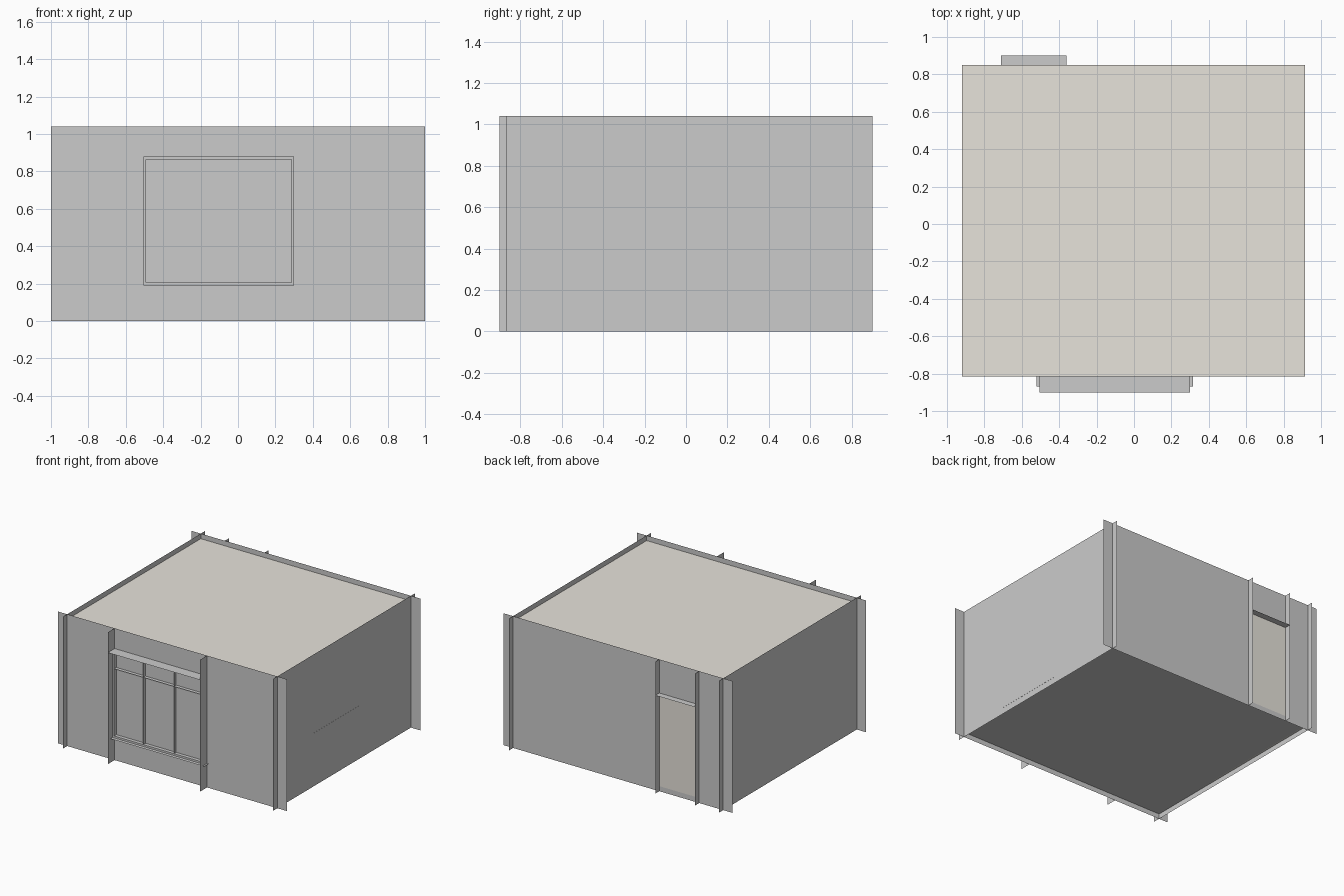
import bpy

if "Cube" in bpy.data.objects:
    bpy.data.objects.remove(bpy.data.objects["Cube"])

X0, X1 = -0.92, 0.914        # side wall planes
Y0, Y1 = -0.815, 0.85        # front and back wall planes
FLOOR, ROOF, TOP = 0.04, 1.0, 1.04
WX0, WX1, WZ0, WZ1 = -0.506, 0.30, 0.19, 0.88   # window opening
DX0, DX1, DZ = -0.71, -0.362, 0.775             # door opening

beige = bpy.data.materials.new("warm_white")
beige.diffuse_color = (0.8, 0.77, 0.71, 1)
beige.use_nodes = True
beige.node_tree.nodes["Principled BSDF"].inputs["Base Color"].default_value = beige.diffuse_color


def make(name, verts, faces, mat=None):
    mesh = bpy.data.meshes.new(name)
    mesh.from_pydata(verts, [], faces)
    if mat:
        mesh.materials.append(mat)
    ob = bpy.data.objects.new(name, mesh)
    bpy.context.collection.objects.link(ob)
    return ob


def panel_x(name, x, y0, y1, z0, z1, mat=None):
    """Flat sheet facing along x."""
    return make(name, [(x, y0, z0), (x, y1, z0), (x, y1, z1), (x, y0, z1)], [(0, 1, 2, 3)], mat)


def panel_y(name, y, x0, x1, z0, z1, mat=None):
    """Flat sheet facing along -y."""
    return make(name, [(x0, y, z0), (x1, y, z0), (x1, y, z1), (x0, y, z1)], [(0, 1, 2, 3)], mat)


def panel_z(name, z, x0, x1, y0, y1, mat=None):
    """Flat sheet facing up."""
    return make(name, [(x0, y0, z), (x1, y0, z), (x1, y1, z), (x0, y1, z)], [(0, 1, 2, 3)], mat)


def box(name, x0, x1, y0, y1, z0, z1, mat=None):
    v = [(x, y, z) for x in (x0, x1) for y in (y0, y1) for z in (z0, z1)]
    f = [(0, 1, 3, 2), (4, 6, 7, 5), (0, 4, 5, 1), (2, 3, 7, 6), (0, 2, 6, 4), (1, 5, 7, 3)]
    return make(name, v, f, mat)


def wall_with_opening(name, y, ox0, ox1, oz0, oz1):
    """Wall sheet running past the corners, with a rectangular hole."""
    xs, zs = (-1, ox0, ox1, 1), (0, oz0, oz1, TOP)
    v = [(x, y, z) for z in zs for x in xs]
    f = [(r * 4 + c, r * 4 + c + 1, r * 4 + c + 5, r * 4 + c + 4)
         for r in range(3) for c in range(3) if (r, c) != (1, 1)]
    return make(name, v, f)


# Floor and ceiling
panel_z("floor", FLOOR, X0, X1, Y0, Y1)
panel_z("ceiling", ROOF, X0, X1, Y0, Y1, beige)

# Walls
wall_with_opening("front_wall", Y0, WX0, WX1, WZ0, WZ1)
wall_with_opening("back_wall", Y1, DX0, DX1, FLOOR, DZ)
panel_x("left_wall", X0, -0.87, 0.90, 0, TOP)
panel_x("right_wall", X1, -0.87, 0.90, 0, TOP)

# Window: full-height side reveals, head, sill
for side, x in (("left", WX0), ("right", WX1)):
    panel_x("window_reveal_" + side, x, -0.90, Y0, 0, TOP)
panel_z("window_head", WZ1, WX0, WX1, -0.90, Y0)
panel_z("window_sill", WZ0, WX0 - 0.014, WX1 + 0.015, -0.87, Y0)
panel_y("window_glass", Y0, WX0, WX1, WZ0, WZ1)

# Window frame and thin glazing bars
t, yf = 0.015, Y0 - 0.028
for side, x in (("left", WX0), ("right", WX1 - t)):
    box("window_frame_" + side, x, x + t, yf, Y0, WZ0, WZ1)
for side, z in (("bottom", WZ0), ("top", WZ1 - t)):
    box("window_frame_" + side, WX0 + t, WX1 - t, yf, Y0, z, z + t)
for i in (1, 2):
    panel_x("mullion_%d" % i, WX0 + (WX1 - WX0) * i / 3, yf, Y0, WZ0, WZ1)
panel_z("transom", 0.735, WX0, WX1, yf, Y0)

# Door: full-height side reveals, head, leaf
for side, x in (("left", DX0), ("right", DX1)):
    panel_x("door_reveal_" + side, x, Y1, 0.90, 0, TOP)
panel_z("door_head", DZ, DX0, DX1, Y1, 0.90)
panel_y("door_leaf", Y1, DX0, DX1, FLOOR, DZ, beige)

# Interior skirting and cornice
for name, z0, z1 in (("skirting", FLOOR, 0.07), ("cornice", 0.975, ROOF)):
    d, g = 0.012, 0.003
    box(name + "_left", X0 + g, X0 + d, Y0 + g, Y1 - g, z0, z1, beige)
    box(name + "_right", X1 - d, X1 - g, Y0 + g, Y1 - g, z0, z1, beige)
    box(name + "_front", X0 + d, X1 - d, Y0 + g, Y0 + d, z0, z1, beige)
    box(name + "_back", X0 + d if z0 > 0.5 else DX1, X1 - d, Y1 - d, Y1 - g, z0, z1, beige)

# Headboard standing against the right wall
box("headboard", X1 - 0.04, X1 + 0.001, -0.37, 0.20, 0.05, 0.42)
